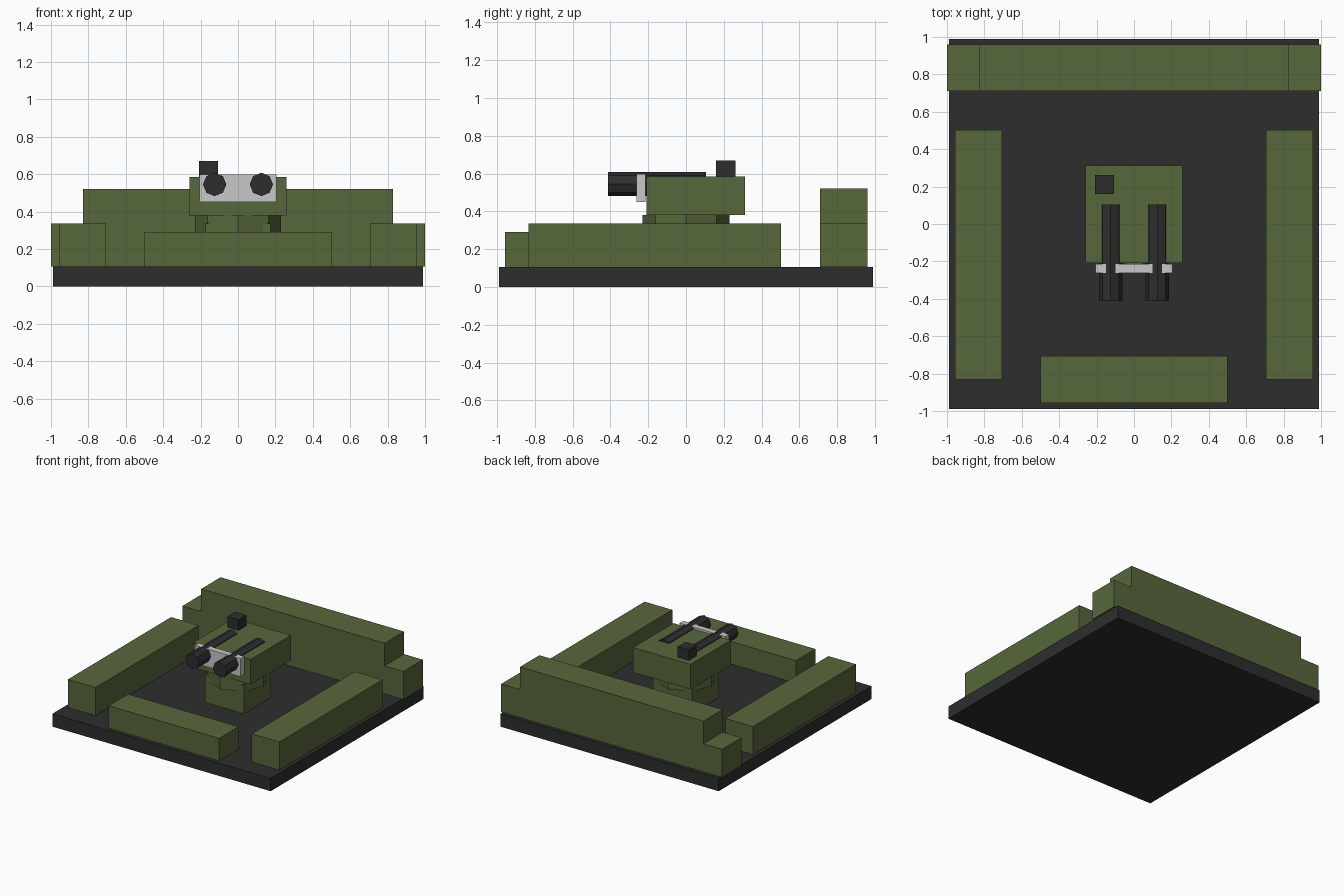
import bpy
from math import pi

cube = bpy.data.objects.get("Cube")
if cube:
    bpy.data.objects.remove(cube, do_unlink=True)


def material(name, r, g, b):
    m = bpy.data.materials.new(name)
    m.use_nodes = True
    m.diffuse_color = (r, g, b, 1)
    m.node_tree.nodes["Principled BSDF"].inputs["Base Color"].default_value = (r, g, b, 1)
    return m


olive = material("olive green", 0.095, 0.135, 0.043)
dark = material("dark grey", 0.027, 0.027, 0.027)
light = material("light grey", 0.58, 0.58, 0.58)


def finish(name, mat):
    ob = bpy.context.object
    ob.name = ob.data.name = name
    ob.data.materials.append(mat)
    return ob


def box(name, mat, xs, ys, zs):
    """Box spanning the given (low, high) ranges."""
    spans = (xs, ys, zs)
    bpy.ops.mesh.primitive_cube_add(size=1, location=[(a + b) / 2 for a, b in spans])
    ob = finish(name, mat)
    for v in ob.data.vertices:
        for i, (a, b) in enumerate(spans):
            v.co[i] *= b - a
    return ob


def octagon(name, mat, radius, depth, location, rotation=(0, 0, 0)):
    bpy.ops.mesh.primitive_cylinder_add(vertices=8, radius=radius, depth=depth,
                                        location=location, rotation=rotation)
    return finish(name, mat)


# Ground slab
FLOOR = 0.105
box("base_slab", dark, (-0.988, 0.988), (-0.988, 0.988), (0, FLOOR))

# Surrounding walls
LOW = 0.335
box("back_wall", olive, (-0.83, 0.83), (0.71, 0.96), (FLOOR, 0.52))
box("front_wall", olive, (-0.5, 0.5), (-0.957, -0.707), (FLOOR, 0.29))
for side, s in (("left", 1), ("right", -1)):
    box(side + "_wall", olive, sorted((s * 0.707, s * 0.957)), (-0.832, 0.502), (FLOOR, LOW))
    box(side + "_wall_end", olive, sorted((s * 0.83, s)), (0.71, 0.96), (FLOOR, LOW))

# Pedestal and turning ring
box("pedestal", olive, (-0.175, 0.175), (-0.175, 0.175), (FLOOR, LOW))
octagon("turret_ring", olive, 0.23, 0.1, (0, 0, 0.33))

# Turret, front plate and sensor
box("turret", olive, (-0.26, 0.26), (-0.208, 0.312), (0.38, 0.584))
box("front_plate", light, (-0.207, 0.207), (-0.262, -0.213), (0.45, 0.597))
box("sensor", dark, (-0.209, -0.107), (0.16, 0.262), (0.584, 0.67))

# Twin barrels
for side, s in (("left", 1), ("right", -1)):
    octagon(side + "_barrel", dark, 0.0625, 0.518, (s * 0.125, -0.154, 0.545), (pi / 2, 0, 0))
